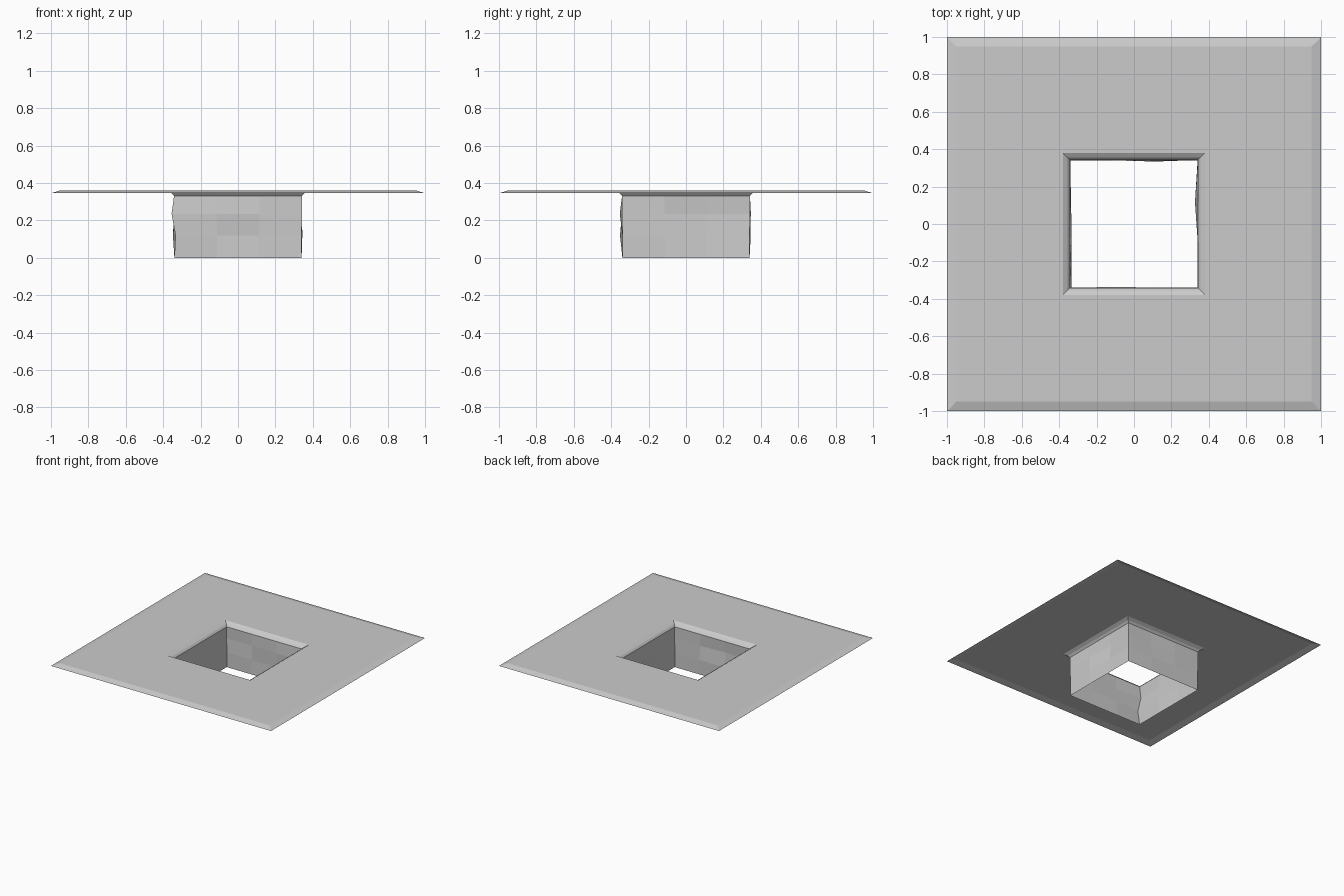
import bpy
import bmesh
from mathutils import Vector

cube = bpy.data.objects.get("Cube")
if cube:
    bpy.data.objects.remove(cube)

grey = bpy.data.materials.new("stone grey")
grey.use_nodes = True
colour = (0.6, 0.6, 0.6, 1)
grey.diffuse_color = colour
grey.node_tree.nodes["Principled BSDF"].inputs["Base Color"].default_value = colour

# Square sections as (half width, height), from the outer lip to the shaft bottom
PLATE = [(1, 0.345), (0.95, 0.36), (0.38, 0.36), (0.355, 0.345)]
SHAFT = [(0.355, 0.345), (0.342, 0.33), (0.342, 0.235), (0.34, 0.12), (0.34, 0)]

# Rough stone offsets: (section, point on ring) -> (x, y)
# Ring points run from the front right corner, three to a side
ROUGH = {
    (2, 0): (-0.013, 0), (3, 0): (0.006, -0.013),
    (2, 1): (0, -0.012), (3, 1): (0, 0.004),
    (2, 5): (-0.016, 0), (3, 5): (-0.008, 0), (3, 4): (0.004, 0),
    (2, 7): (0, -0.008), (3, 7): (0, 0.006), (2, 8): (0, 0.005),
    (2, 10): (0.006, 0), (3, 10): (-0.008, 0), (3, 11): (0.006, 0),
}


def ring_points(half, height, steps):
    """Points around a square, with each side cut into equal steps."""
    corners = [Vector((x * half, y * half, height))
               for x, y in ((-1, -1), (1, -1), (1, 1), (-1, 1))]
    return [corners[i].lerp(corners[(i + 1) % 4], s / steps)
            for i in range(4) for s in range(steps)]


def square_sheet(name, profile, steps, rough=None):
    """Skin a run of square rings into one open, flat-shaded sheet."""
    bm = bmesh.new()
    rings = []
    for row, (half, height) in enumerate(profile):
        ring = []
        for col, point in enumerate(ring_points(half, height, steps)):
            dx, dy = (rough or {}).get((row, col), (0, 0))
            ring.append(bm.verts.new(point + Vector((dx, dy, 0))))
        rings.append(ring)
    for outer, inner in zip(rings, rings[1:]):
        for i in range(len(outer)):
            j = (i + 1) % len(outer)
            bm.faces.new((outer[i], outer[j], inner[j], inner[i]))
    mesh = bpy.data.meshes.new(name)
    bm.to_mesh(mesh)
    bm.free()
    mesh.materials.append(grey)
    obj = bpy.data.objects.new(name, mesh)
    bpy.context.collection.objects.link(obj)
    return obj


# Ground slab with bevelled outer and inner lips
square_sheet("ground_slab", PLATE, 1)
# Uneven shaft wall hanging below the opening
square_sheet("shaft_wall", SHAFT, 3, ROUGH)
